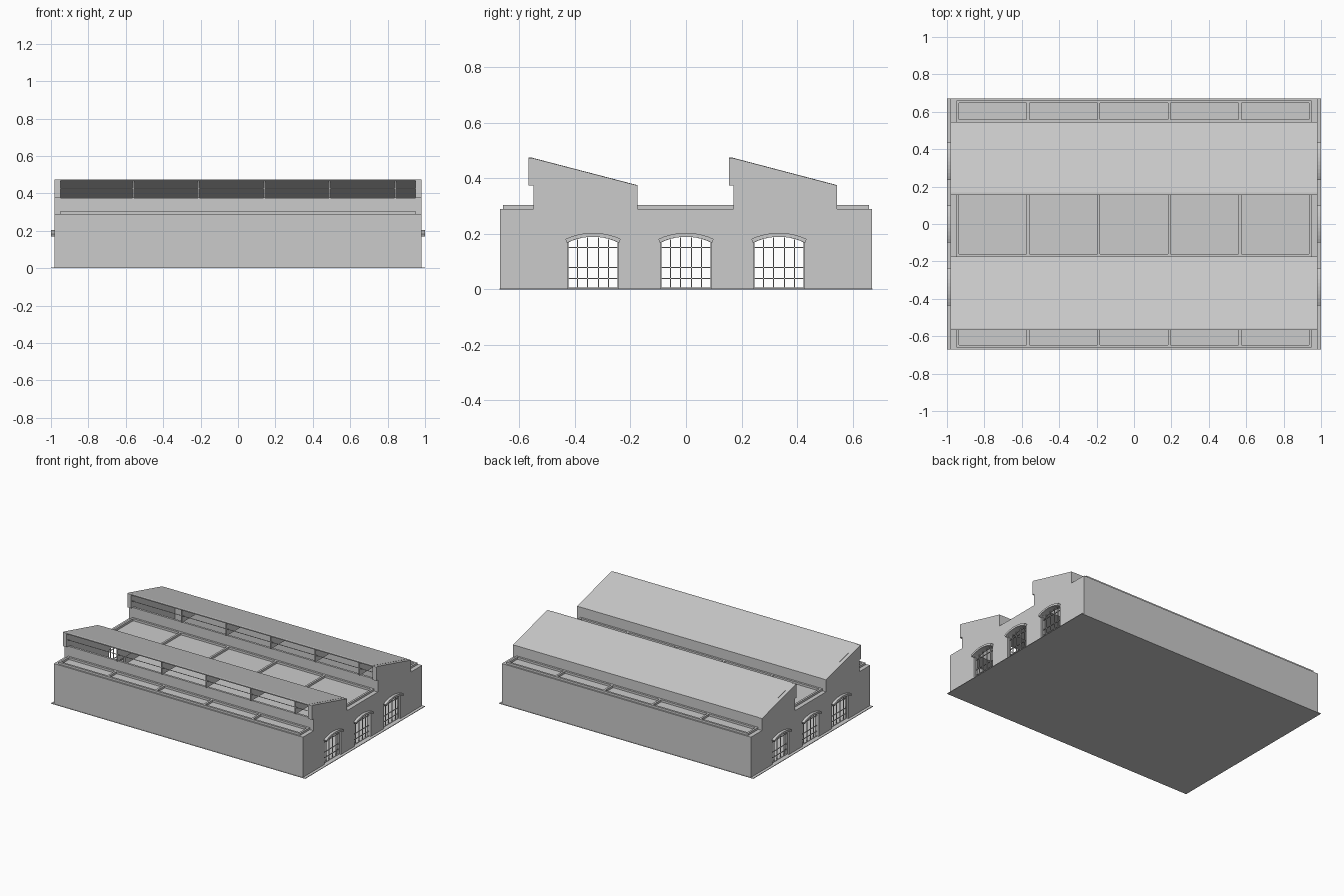
import bpy, bmesh, math

if "Cube" in bpy.data.objects:
    bpy.data.objects.remove(bpy.data.objects["Cube"])

HOOD_R = 0.225  # arch radius of the window heads
CENTRES = (-0.335, 0.0, 0.335)
W, SPRING = 0.0925, 0.168


def extrude(name, profile, x0, x1):
    """Closed (y, z) profile extruded along x."""
    bm = bmesh.new()
    face = bm.faces.new([bm.verts.new((x0, y, z)) for y, z in profile])
    out = bmesh.ops.extrude_face_region(bm, geom=[face])
    verts = [g for g in out['geom'] if isinstance(g, bmesh.types.BMVert)]
    bmesh.ops.translate(bm, verts=verts, vec=(x1 - x0, 0, 0))
    bmesh.ops.recalc_face_normals(bm, faces=bm.faces[:])
    return finish(name, bm)


def finish(name, bm):
    me = bpy.data.meshes.new(name)
    bm.to_mesh(me)
    bm.free()
    ob = bpy.data.objects.new(name, me)
    bpy.context.collection.objects.link(ob)
    return ob


def boxes(name, items):
    """Several (x0,x1,y0,y1,z0,z1) boxes in one object."""
    bm = bmesh.new()
    for x0, x1, y0, y1, z0, z1 in items:
        vs = bmesh.ops.create_cube(bm, size=1)['verts']
        for v in vs:
            v.co = ((x0 + x1) / 2 + v.co.x * (x1 - x0),
                    (y0 + y1) / 2 + v.co.y * (y1 - y0),
                    (z0 + z1) / 2 + v.co.z * (z1 - z0))
    return finish(name, bm)


def mirror_x(ob):
    m = ob.modifiers.new("mirror", 'MIRROR')
    m.use_axis = (True, False, False)
    return ob


def arch(c, half, spring, rise, n=10):
    """Segmental arch points from left to right."""
    r = (half * half + rise * rise) / (2 * rise)
    a = math.asin(half / r)
    return [(c + r * math.sin(-a + 2 * a * i / n),
             spring + rise - r + r * math.cos(-a + 2 * a * i / n)) for i in range(n + 1)]


# floor slab
boxes("floor_slab", [(-1, 1, -0.672, 0.672, 0, 0.004)])

# gable end walls with arched window notches
outline = [(-0.67, 0.0)]
for c in CENTRES:
    outline += [(c - W, 0.0)] + arch(c, W, SPRING, 0.022) + [(c + W, 0.0)]
outline += [(0.67, 0), (0.67, 0.29), (0.545, 0.29), (0.545, 0.375), (0.168, 0.474),
            (0.155, 0.474), (0.155, 0.375), (0.172, 0.375), (0.172, 0.29),
            (-0.175, 0.29), (-0.175, 0.375), (-0.555, 0.474), (-0.568, 0.474),
            (-0.568, 0.375), (-0.55, 0.375), (-0.55, 0.29), (-0.67, 0.29)]
mirror_x(extrude("gable_wall", outline, 0.95, 0.98))

# front wall, flat roof and sill below the first clerestory
L = 0.955
extrude("front_shell", [(-0.67, 0), (-0.67, 0.29), (-0.55, 0.29), (-0.55, 0.375),
                        (-0.535, 0.375), (-0.535, 0.275), (-0.65, 0.275), (-0.65, 0)], -L, L)
# first sloping roof, valley roof and second sill
extrude("middle_shell", [(-0.568, 0.475), (-0.555, 0.475), (-0.175, 0.376), (-0.175, 0.29),
                         (0.172, 0.29), (0.172, 0.375), (0.187, 0.375), (0.187, 0.275),
                         (-0.19, 0.275), (-0.19, 0.37), (-0.568, 0.468)], -L, L)
# second sloping roof, flat roof and back wall
extrude("rear_shell", [(0.155, 0.475), (0.168, 0.475), (0.545, 0.376), (0.545, 0.29),
                       (0.67, 0.29), (0.67, 0), (0.65, 0), (0.65, 0.275),
                       (0.53, 0.275), (0.53, 0.37), (0.155, 0.468)], -L, L)

# clerestory truss plates and glazing rails
for n, y in (("front", -0.56), ("rear", 0.163)):
    for i in range(5):
        x = -0.56 + 0.35 * i
        extrude(n + "_truss", [(y, 0.375), (y, 0.466), (y + 0.35, 0.375)], x - 0.004, x + 0.004)
    boxes(n + "_glazing_rail", [(-L, L, y - 0.002, y + 0.002, 0.424, 0.427)])

# raised skylight curbs on the flat roofs
for n, y0, y1 in (("front", -0.66, -0.55), ("valley", -0.175, 0.172), ("rear", 0.545, 0.66)):
    z, t = (0.288, 0.305), 0.014
    items = [(-0.95, 0.95, y0, y0 + t, *z), (-0.95, 0.95, y1 - t, y1, *z)]
    for x in (-0.943, -0.567, -0.189, 0.189, 0.567, 0.943):
        items.append((x - 0.007, x + 0.007, y0 + t, y1 - t, *z))
    boxes(n + "_skylight_curb", items)

# window hoods and glazing bars
for c in CENTRES:
    hood = arch(c, 0.1, 0.182, 0.022) + arch(c, 0.094, SPRING, 0.022)[::-1]
    mirror_x(extrude("window_hood", hood, 0.95, 1.0))
    b, x0, x1 = 0.0018, 0.962, 0.968
    bars = [(x0, x1, c + d - b, c + d + b, 0.004, 0.188 - 2.4 * d * d)
            for d in (-0.09, -0.056, -0.02, 0.02, 0.056, 0.09)]
    bars += [(x0, x1, c - W, c + W, z - b, z + b) for z in (0.006, 0.04, 0.08, 0.152)]
    mirror_x(boxes("window_bars", bars))
